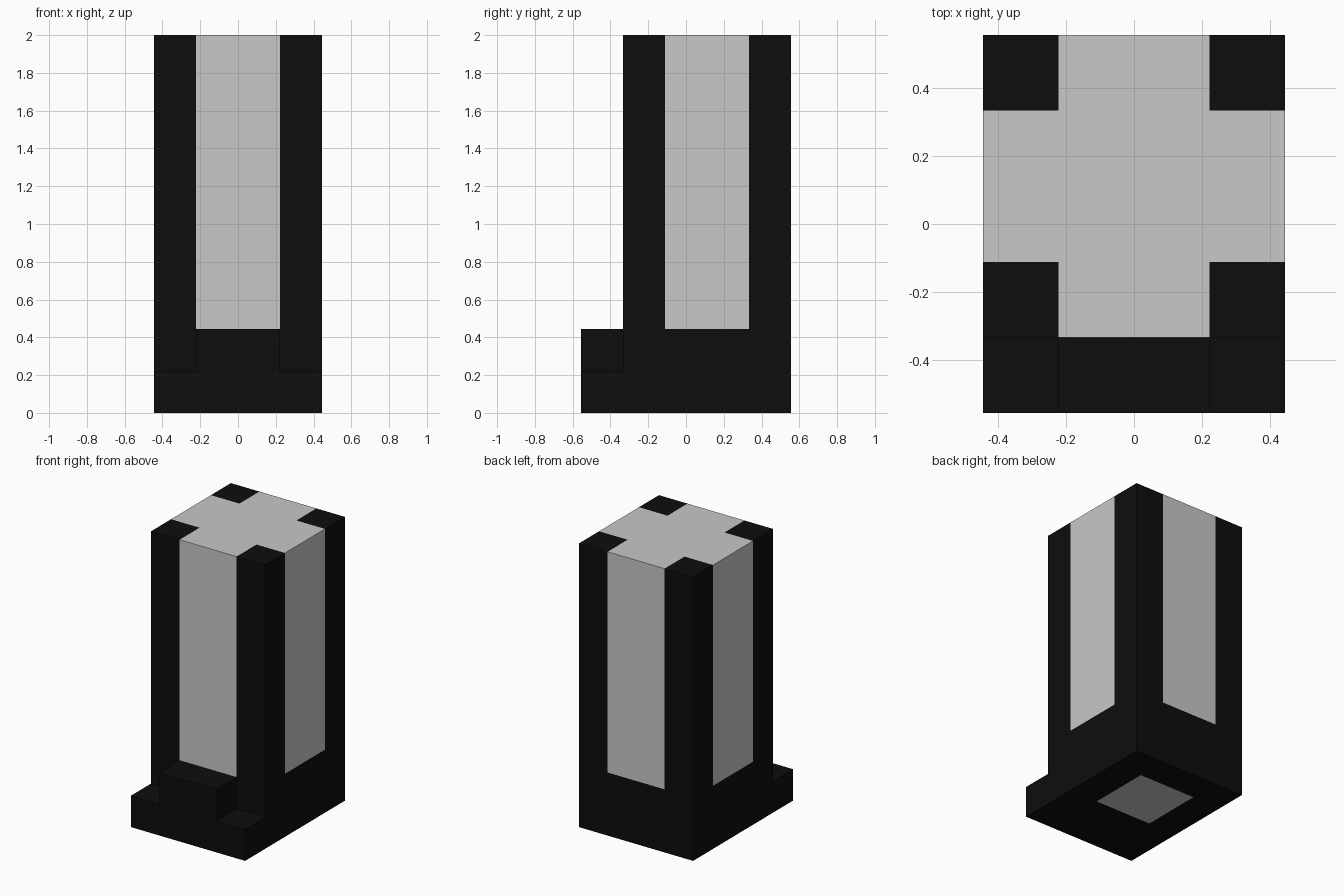
import bpy, bmesh
from mathutils import Matrix, Vector

if "Cube" in bpy.data.objects:
    bpy.data.objects.remove(bpy.data.objects["Cube"])

U = 2 / 9            # block unit: the model is 4 x 5 x 9 blocks
Y0 = -1.5 * U        # front of the column
YC = Y0 + 2 * U      # centre of the column


def material(name, v):
    m = bpy.data.materials.new(name)
    m.diffuse_color = (v, v, v, 1)
    m.use_nodes = True
    m.node_tree.nodes["Principled BSDF"].inputs["Base Color"].default_value = m.diffuse_color
    return m


black = material("black", 0.004)
light_grey = material("light grey", 0.58)


def finish(bm, name, mats):
    bmesh.ops.recalc_face_normals(bm, faces=bm.faces)
    me = bpy.data.meshes.new(name)
    bm.to_mesh(me)
    bm.free()
    for m in mats:
        me.materials.append(m)
    ob = bpy.data.objects.new(name, me)
    bpy.context.collection.objects.link(ob)
    return ob


# Column: one block, cut along the panel borders, coloured by position
bm = bmesh.new()
bmesh.ops.create_cube(bm, size=1, matrix=Matrix.Translation((0, YC, 4.5 * U))
                      @ Matrix.Diagonal((4 * U, 4 * U, 9 * U, 1)))
cuts = [((-U, 0, 0), (1, 0, 0)), ((U, 0, 0), (1, 0, 0)),
        ((0, YC - U, 0), (0, 1, 0)), ((0, YC + U, 0), (0, 1, 0)),
        ((0, 0, 2 * U), (0, 0, 1))]
for co, no in cuts:
    bmesh.ops.bisect_plane(bm, geom=bm.verts[:] + bm.edges[:] + bm.faces[:],
                           plane_co=Vector(co), plane_no=Vector(no))
for f in bm.faces:
    c = f.calc_center_median()
    in_x, in_y = abs(c.x) < U, abs(c.y - YC) < U
    if c.z < 0.01:                       # underside: centre square only
        f.material_index = int(in_x and in_y)
    elif c.z > 2 * U:                    # panels and cross on top
        f.material_index = int(in_x or in_y)
finish(bm, "column", [black, light_grey])

# Front step: stepped profile pushed out of the column front
bm = bmesh.new()
profile = [(-2, 0), (2, 0), (2, 1), (1, 1), (1, 2), (-1, 2), (-1, 1), (-2, 1)]
face = bm.faces.new([bm.verts.new((x * U, Y0, z * U)) for x, z in profile])
ext = bmesh.ops.extrude_face_region(bm, geom=[face], use_keep_orig=True)
bmesh.ops.translate(bm, vec=(0, -U, 0),
                    verts=[g for g in ext["geom"] if isinstance(g, bmesh.types.BMVert)])
finish(bm, "front_step", [black])
